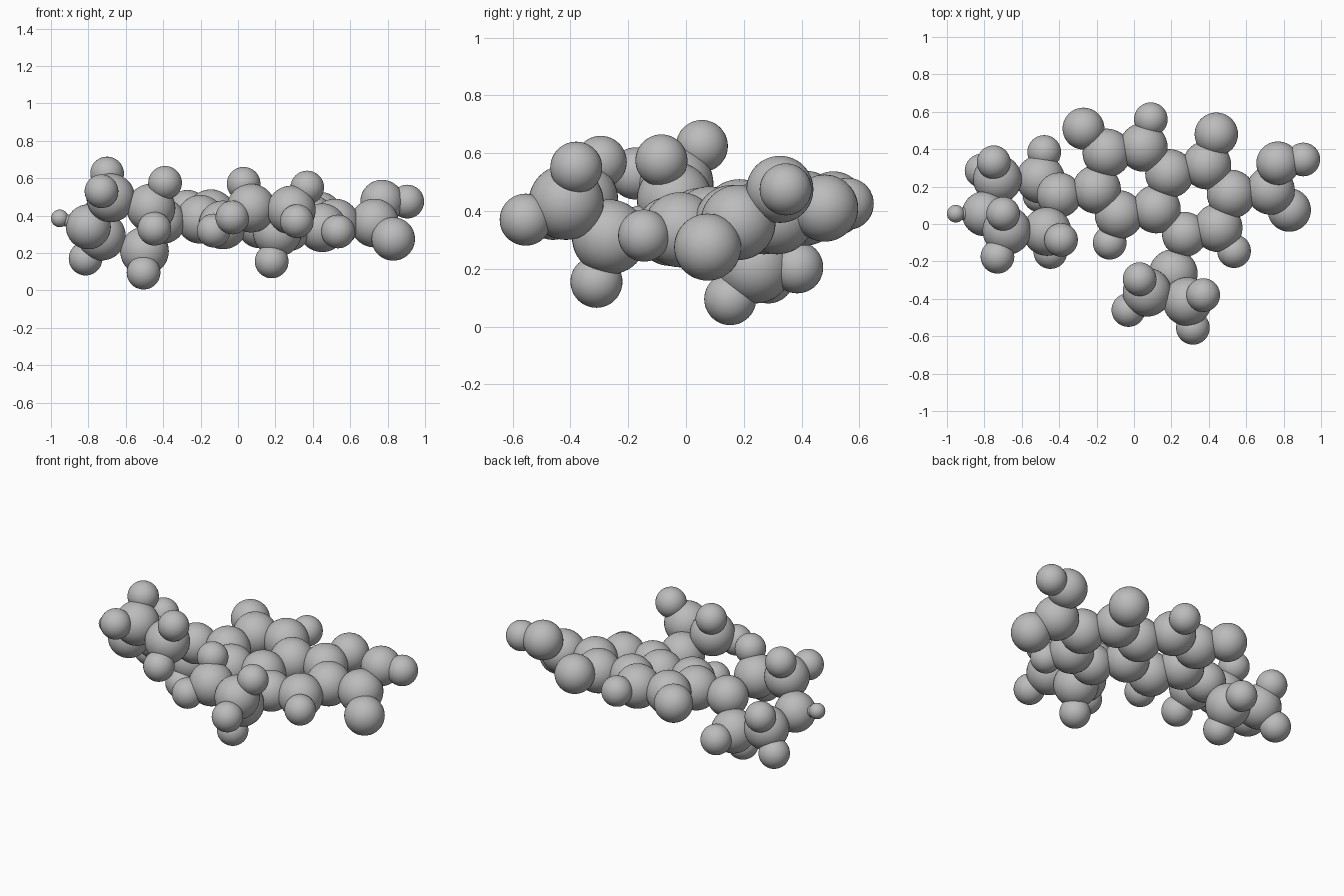
import bpy
import bmesh
from mathutils import Vector

cube = bpy.data.objects.get("Cube")
if cube:
    bpy.data.objects.remove(cube, do_unlink=True)

# One plain grey for everything
grey = bpy.data.materials.new("plain_grey")
grey.use_nodes = True
colour = (0.5, 0.5, 0.5, 1)
grey.diffuse_color = colour
grey.node_tree.nodes["Principled BSDF"].inputs["Base Color"].default_value = colour


def smooth_mesh(name, bm):
    """Turn a bmesh into a smooth grey mesh."""
    for face in bm.faces:
        face.smooth = True
    mesh = bpy.data.meshes.new(name)
    bm.to_mesh(mesh)
    bm.free()
    mesh.materials.append(grey)
    return mesh


def ball_mesh(name, radius):
    bm = bmesh.new()
    bmesh.ops.create_uvsphere(bm, u_segments=40, v_segments=24, radius=radius)
    return smooth_mesh(name, bm)


def place(name, mesh, location):
    obj = bpy.data.objects.new(name, mesh)
    obj.location = location
    bpy.context.collection.objects.link(obj)
    return obj


# One shared ball per kind of atom
balls = {
    "carbon": ball_mesh("carbon_ball", 0.13),
    "nitrogen": ball_mesh("nitrogen_ball", 0.12),
    "oxygen": ball_mesh("oxygen_ball", 0.116),
    "fluorine": ball_mesh("fluorine_ball", 0.112),
    "hydrogen": ball_mesh("hydrogen_ball", 0.09),
    "tip": ball_mesh("tip_ball", 0.047),
}


def build(part, atoms):
    for kind, centres in atoms.items():
        for i, centre in enumerate(centres, 1):
            place(f"{part}_{kind}_{i}", balls[kind], centre)


# Flat pair of fused six-sided rings with their direct attachments
build("fused_rings", {
    "carbon": [
        (-0.145, 0.38, 0.41), (0.05, 0.41, 0.41), (0.19, 0.27, 0.38),
        (0.39, 0.315, 0.38), (0.52, 0.16, 0.36), (0.45, -0.02, 0.335),
        (0.12, 0.08, 0.355), (-0.08, 0.05, 0.35), (-0.2, 0.185, 0.38),
    ],
    "nitrogen": [(0.27, -0.055, 0.33)],
    "oxygen": [(0.44, 0.48, 0.41)],
    "fluorine": [(-0.27, 0.51, 0.425)],
    "hydrogen": [(0.09, 0.56, 0.425), (0.535, -0.145, 0.315), (-0.13, -0.1, 0.32)],
})

# Acid group at the left end
build("acid_group", {
    "carbon": [(0.73, 0.18, 0.36)],
    "oxygen": [(0.77, 0.325, 0.475), (0.83, 0.075, 0.275)],
    "hydrogen": [(0.905, 0.345, 0.475)],
})

# Three-sided ring at the front
build("small_ring", {
    "carbon": [(0.21, -0.265, 0.31), (0.07, -0.365, 0.44), (0.285, -0.415, 0.43)],
    "hydrogen": [
        (0.18, -0.31, 0.155), (0.03, -0.295, 0.57), (-0.03, -0.46, 0.39),
        (0.37, -0.38, 0.55), (0.315, -0.555, 0.37),
    ],
})

# Folded six-sided ring at the right end
end_nitrogen = Vector((-0.8, 0.055, 0.34))
tip = Vector((-0.953, 0.055, 0.385))
build("folded_ring", {
    "carbon": [
        (-0.5, 0.24, 0.21), (-0.465, -0.04, 0.44),
        (-0.73, 0.24, 0.29), (-0.68, -0.035, 0.495),
    ],
    "nitrogen": [(-0.4, 0.155, 0.37), end_nitrogen],
    "hydrogen": [
        (-0.505, 0.153, 0.095), (-0.48, 0.385, 0.205),
        (-0.39, -0.085, 0.575), (-0.447, -0.15, 0.33),
        (-0.815, 0.285, 0.17), (-0.75, 0.33, 0.4),
        (-0.7, 0.055, 0.625), (-0.73, -0.175, 0.53),
    ],
    "tip": [tip],
})

# Thin neck joining the small tip to the folded ring
axis = tip - end_nitrogen
bm = bmesh.new()
bmesh.ops.create_cone(bm, cap_ends=False, segments=24, radius1=0.033,
                      radius2=0.033, depth=axis.length)
neck = place("tip_neck", smooth_mesh("tip_neck", bm), (tip + end_nitrogen) / 2)
neck.rotation_mode = "QUATERNION"
neck.rotation_quaternion = axis.to_track_quat("Z", "Y")
